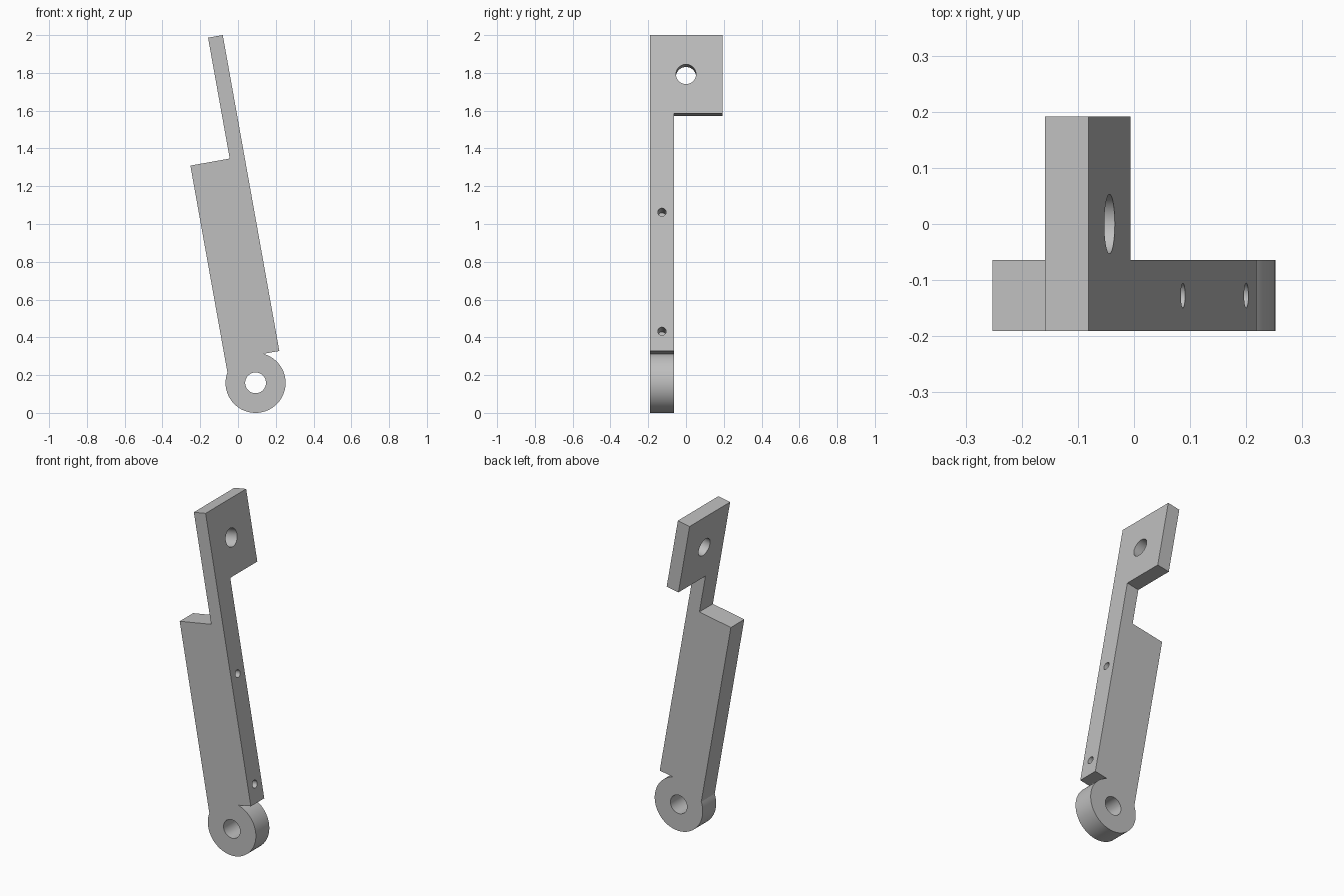
import bpy, bmesh
from math import radians, sin, cos, atan2, sqrt, tau, pi
from mathutils import Matrix

if "Cube" in bpy.data.objects:
    bpy.data.objects.remove(bpy.data.objects["Cube"])

# Frame of the arm: origin at the pivot centre, leaning sideways
LEAN = Matrix.Translation((0.093, 0, 0.159)) @ Matrix.Rotation(radians(-10.15), 4, "Y")
EYE_R = 0.159
FRONT, MIDDLE, BACK = -0.191, -0.064, 0.192
LEFT, STEP, RIGHT = -0.137, 0.0745, 0.1535
HEEL, SHOULDER, TAB, TOP = 0.144, 1.193, 1.422, 1.843

grey = bpy.data.materials.new("plain grey")
grey.use_nodes = True
grey.diffuse_color = (0.52, 0.52, 0.52, 1)
grey.node_tree.nodes["Principled BSDF"].inputs["Base Color"].default_value = (0.52, 0.52, 0.52, 1)


def add_object(name, bm):
    bmesh.ops.recalc_face_normals(bm, faces=bm.faces)
    mesh = bpy.data.meshes.new(name)
    bm.to_mesh(mesh)
    bm.free()
    mesh.materials.append(grey)
    obj = bpy.data.objects.new(name, mesh)
    obj.matrix_world = LEAN
    bpy.context.collection.objects.link(obj)
    return obj


def extrude_profile(name, points, y0, y1):
    bm = bmesh.new()
    face = bm.faces.new([bm.verts.new((x, y0, z)) for x, z in points])
    ext = bmesh.ops.extrude_face_region(bm, geom=[face], use_keep_orig=True)
    moved = [v for v in ext["geom"] if isinstance(v, bmesh.types.BMVert)]
    bmesh.ops.translate(bm, verts=moved, vec=(0, y1 - y0, 0))
    return add_object(name, bm)


def drill(target, radius, depth, centre, axis):
    """Cut a round hole; centre is the middle of the cutter."""
    bm = bmesh.new()
    turn = Matrix.Rotation(pi / 2, 4, "X" if axis == "Y" else "Y")
    bmesh.ops.create_cone(bm, cap_ends=True, segments=48, radius1=radius, radius2=radius,
                          depth=depth, matrix=Matrix.Translation(centre) @ turn)
    cutter = add_object("hole_cutter", bm)
    cutter.hide_render = True
    mod = target.modifiers.new("hole", "BOOLEAN")
    mod.operation, mod.solver, mod.object = "DIFFERENCE", "EXACT", cutter
    select(target)
    bpy.ops.object.modifier_apply(modifier=mod.name)
    bpy.data.objects.remove(cutter)


def select(obj):
    bpy.ops.object.select_all(action="DESELECT")
    obj.select_set(True)
    bpy.context.view_layer.objects.active = obj


# Arm: round pivot eye, wide blade and narrow neck in one profile
start = atan2(sqrt(EYE_R**2 - LEFT**2), LEFT)
end = atan2(HEEL, sqrt(EYE_R**2 - HEEL**2)) + tau
steps = 64
profile = []
for i in range(steps + 1):
    a = start + (end - start) * i / steps
    profile.append((EYE_R * cos(a), EYE_R * sin(a)))
profile += [(RIGHT, HEEL), (RIGHT, TOP), (STEP, TOP), (STEP, SHOULDER), (LEFT, SHOULDER)]
arm = extrude_profile("arm", profile, FRONT, MIDDLE)

# Pivot hole and the two blind screw holes in the narrow side
mid_y = (FRONT + MIDDLE) / 2
drill(arm, 0.055, 0.4, (0, mid_y, 0), "Y")
for z in (0.25, 0.89):
    drill(arm, 0.022, 0.28, (RIGHT, mid_y, z), "X")

# Mounting tab reaching back from the top of the neck
tab = extrude_profile("mounting_tab", [(STEP, TAB), (RIGHT, TAB), (RIGHT, TOP), (STEP, TOP)],
                      MIDDLE, BACK)
drill(tab, 0.053, 0.4, ((STEP + RIGHT) / 2, 0, (TAB + TOP) / 2), "X")

for part in (arm, tab):
    select(part)
    bpy.ops.object.shade_smooth_by_angle(angle=radians(20))
